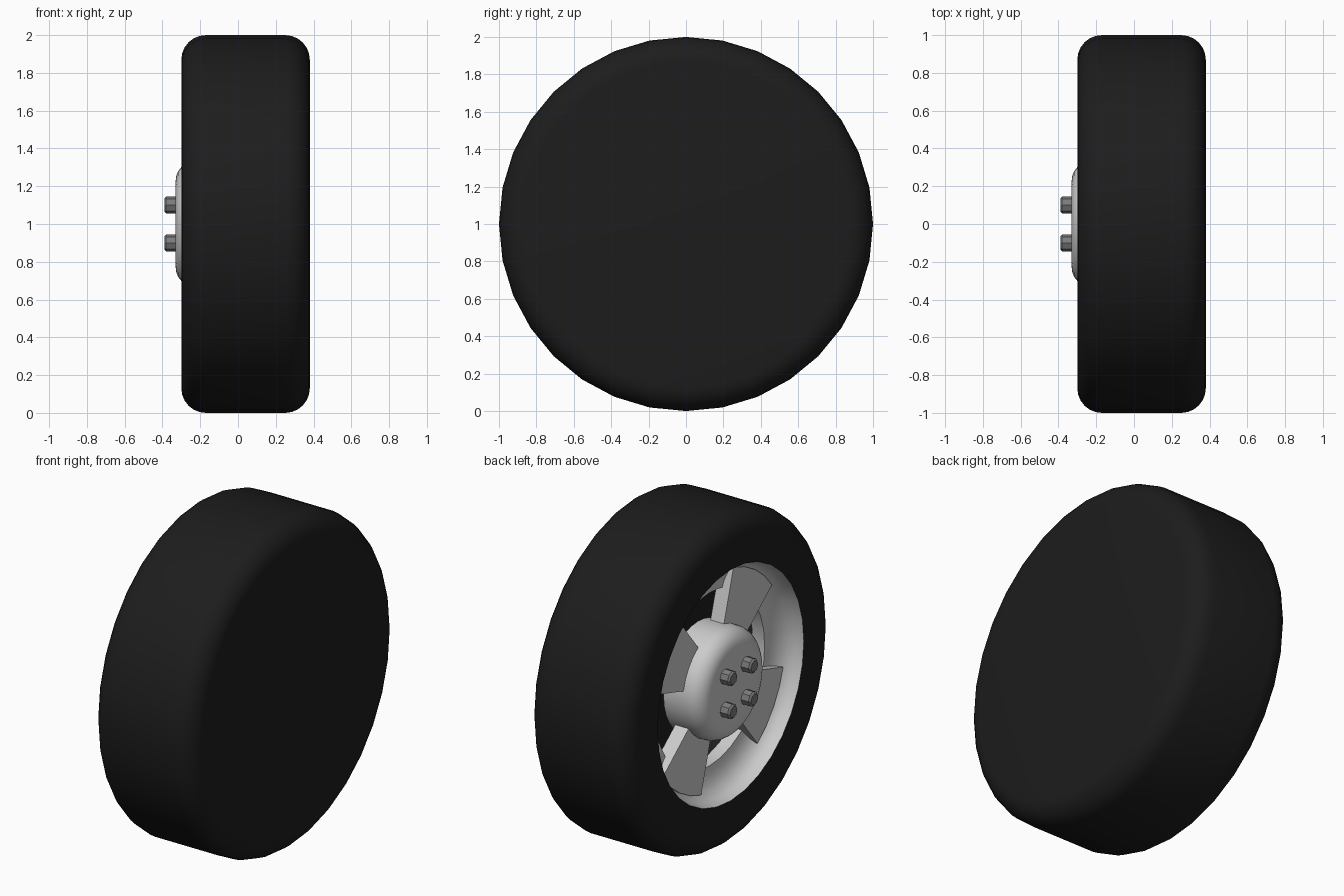
import bpy, bmesh
from math import sin, cos, pi, radians

if "Cube" in bpy.data.objects:
    bpy.data.objects.remove(bpy.data.objects["Cube"])

SIDES = 32


def material(name, value):
    m = bpy.data.materials.new(name)
    m.diffuse_color = (value, value, value, 1)
    m.use_nodes = True
    m.node_tree.nodes["Principled BSDF"].inputs["Base Color"].default_value = m.diffuse_color
    return m


def finish(name, bm, mat=None, angle=35):
    bmesh.ops.remove_doubles(bm, verts=bm.verts, dist=1e-5)
    me = bpy.data.meshes.new(name)
    bmesh.ops.recalc_face_normals(bm, faces=bm.faces)
    bm.to_mesh(me)
    bm.free()
    ob = bpy.data.objects.new(name, me)
    bpy.context.collection.objects.link(ob)
    if mat:
        me.materials.append(mat)
    bpy.ops.object.select_all(action='DESELECT')
    bpy.context.view_layer.objects.active = ob
    ob.select_set(True)
    bpy.ops.object.shade_smooth_by_angle(angle=radians(angle))
    return ob


def lathe(name, profile, mat=None, sides=SIDES, centre=(0, 1), angle=35):
    """Spin (x, radius) points round an axis parallel to x."""
    bm = bmesh.new()
    verts = [bm.verts.new((x, 0, r)) for x, r in profile]
    edges = [bm.edges.new(p) for p in zip(verts, verts[1:])]
    bmesh.ops.spin(bm, geom=verts + edges, cent=(0, 0, 0), axis=(1, 0, 0),
                   angle=2 * pi, steps=sides, use_duplicate=False)
    bmesh.ops.translate(bm, verts=bm.verts, vec=(0, centre[0], centre[1]))
    return finish(name, bm, mat, angle)


def arc(cx, cr, rad, a0, a1, n=6):
    return [(cx + rad * cos(radians(a0 + (a1 - a0) * i / n)),
             cr + rad * sin(radians(a0 + (a1 - a0) * i / n))) for i in range(n + 1)]


rubber = material("rubber", 0.012)
steel = material("dark_steel", 0.2)

# Tire: closed back, rounded shoulders, open front
lathe("tire", [(0.38, 0)] + arc(0.25, 0.87, 0.13, 0, 90)
      + arc(-0.17, 0.87, 0.13, 90, 180) + [(-0.3, 0.70)], rubber)

# Rim: curved bowl with a short inner lip
lathe("rim", [(-0.3, 0.70), (-0.25, 0.69), (-0.21, 0.665), (-0.18, 0.62),
              (-0.165, 0.57), (-0.16, 0.525), (-0.08, 0.525)])

# Hub: domed disc with flat face
lathe("hub", [(-0.33, 0)] + arc(-0.23, 0.23, 0.10, 180, 90) + [(-0.08, 0.33), (-0.08, 0)])

# Spokes: four flared blades joining hub and rim
for k in range(4):
    a = radians(56.25 + 90 * k)
    bm = bmesh.new()
    outline = [(0.25, -0.11)]
    outline += [(0.65 * cos(radians(t)), 0.65 * sin(radians(t))) for t in (-20, -10, 0, 10, 20)]
    outline += [(0.25, 0.11)]
    front = [bm.verts.new((-0.21, -(u * cos(a) - v * sin(a)), 1 + u * sin(a) + v * cos(a)))
             for u, v in outline]
    face = bm.faces.new(front)
    back = bmesh.ops.extrude_face_region(bm, geom=[face])
    bmesh.ops.translate(bm, vec=(0.09, 0, 0),
                        verts=[g for g in back['geom'] if isinstance(g, bmesh.types.BMVert)])
    finish(f"spoke_{k + 1}", bm)

# Lug bolts with chamfered heads
for y in (-0.1, 0.1):
    for z in (0.9, 1.1):
        lathe("lug_bolt", [(-0.39, 0), (-0.39, 0.034), (-0.38, 0.045), (-0.31, 0.045)],
              steel, sides=8, centre=(y, z), angle=25)
